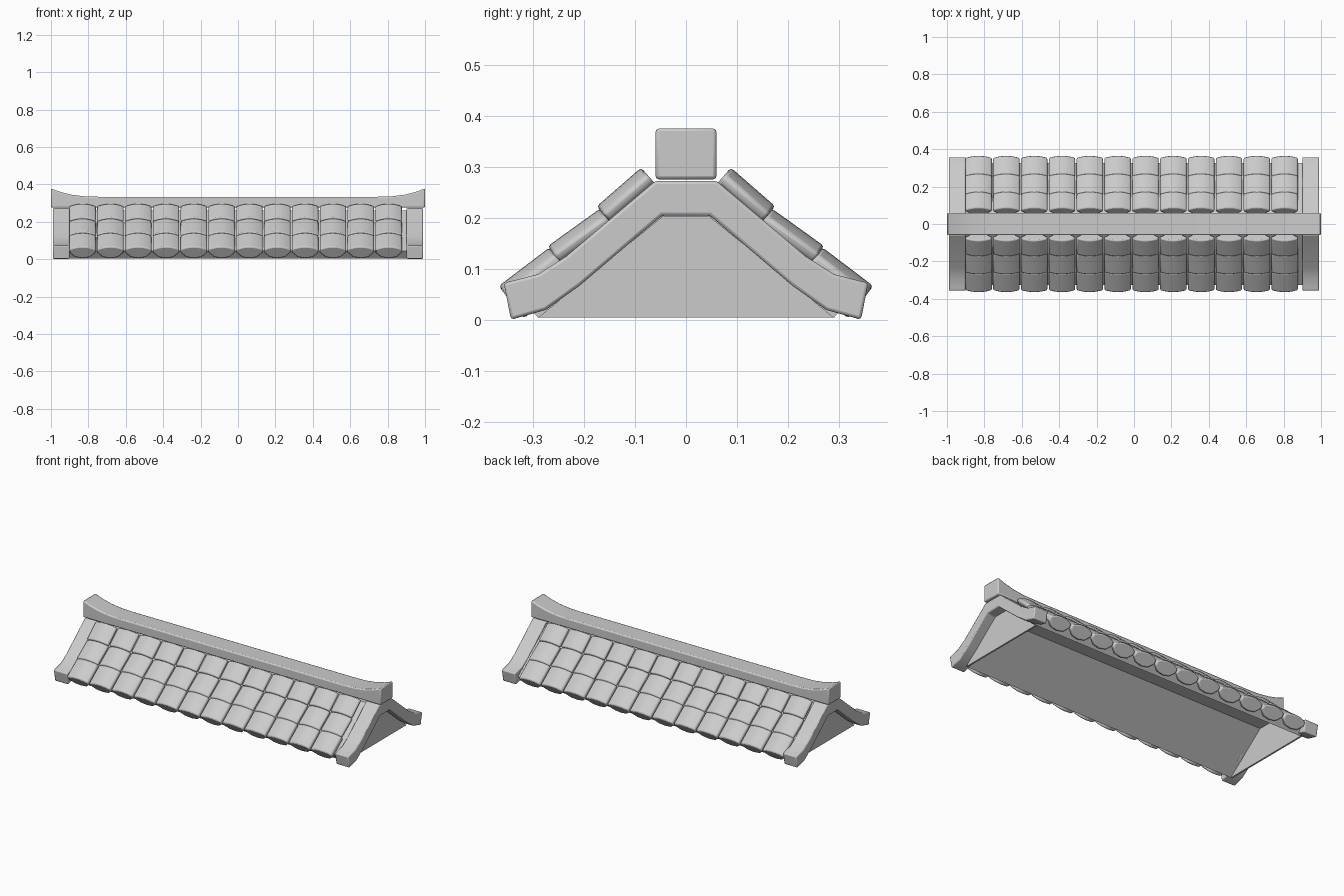
import bpy, bmesh, math
from mathutils import Vector

cube = bpy.data.objects.get("Cube")
if cube:
    bpy.data.objects.remove(cube, do_unlink=True)

# One plain material for the whole roof
grey = bpy.data.materials.new("stone grey")
grey.use_nodes = True
colour = (0.6, 0.6, 0.6, 1)
grey.diffuse_color = colour
grey.node_tree.nodes["Principled BSDF"].inputs["Base Color"].default_value = colour


def finish(name, bm, bevel=0.0, segments=2):
    bmesh.ops.recalc_face_normals(bm, faces=bm.faces)
    mesh = bpy.data.meshes.new(name)
    bm.to_mesh(mesh)
    bm.free()
    mesh.materials.append(grey)
    obj = bpy.data.objects.new(name, mesh)
    bpy.context.collection.objects.link(obj)
    if bevel:
        mod = obj.modifiers.new("soft edges", "BEVEL")
        mod.width = bevel
        mod.segments = segments
        mod.limit_method = "ANGLE"
        mod.angle_limit = math.radians(35)
    bpy.ops.object.select_all(action="DESELECT")
    obj.select_set(True)
    bpy.context.view_layer.objects.active = obj
    bpy.ops.object.shade_smooth_by_angle(angle=math.radians(35))
    return obj


def prism(bm, points, offset):
    """Extrude a closed outline along an offset."""
    face = bm.faces.new([bm.verts.new(p) for p in points])
    grown = bmesh.ops.extrude_face_region(bm, geom=[face], use_keep_orig=True)
    moved = [v for v in grown["geom"] if isinstance(v, bmesh.types.BMVert)]
    bmesh.ops.translate(bm, verts=moved, vec=offset)


def mirrored(half):
    return half + [(-y, z) for y, z in reversed(half)]


# Gable beams with kicked-out feet
outer = [(0.06, 0.273), (0.235, 0.125), (0.29, 0.09), (0.357, 0.073)]
inner = [(0.343, 0.001), (0.275, 0.02), (0.208, 0.068), (0.047, 0.205)]
half_beam = outer + inner
outline = ([(-y, z) for y, z in reversed(outer)] + outer + inner
           + [(-y, z) for y, z in reversed(inner)])
for name, x in (("left_gable_beam", 0.9), ("right_gable_beam", -0.99)):
    bm = bmesh.new()
    prism(bm, [(x, y, z) for y, z in outline], (0.09, 0, 0))
    finish(name, bm, 0.006)

# Hollow roof deck under the tiles
deck_outer = [(0.05, 0.262), (0.325, 0.045)]
deck_inner = [(0.29, 0.005), (0.045, 0.2)]
deck = ([(-y, z) for y, z in reversed(deck_outer)] + deck_outer + deck_inner
        + [(-y, z) for y, z in reversed(deck_inner)])
bm = bmesh.new()
prism(bm, [(-0.92, y, z) for y, z in deck], (1.84, 0, 0))
finish("roof_deck", bm)

# Thin walls closing each gable
wall = mirrored([(0.29, 0.005), (0.045, 0.204)])
for name, x in (("left_gable_wall", 0.92), ("right_gable_wall", -0.93)):
    bm = bmesh.new()
    prism(bm, [(x, y, z) for y, z in wall], (0.01, 0, 0))
    finish(name, bm)

# Ridge beam with upswept ends
top = [(1.0, 0.378), (0.95, 0.36), (0.89, 0.345), (0.82, 0.336), (0.74, 0.334)]
ridge = top + [(-x, z) for x, z in reversed(top)] + [(-1.0, 0.276), (1.0, 0.276)]
bm = bmesh.new()
prism(bm, [(x, -0.06, z) for x, z in ridge], (0, 0.12, 0))
finish("ridge_beam", bm, 0.007)

# Barrel tiles: arched top, tapered underside, three rows on each slope
COLUMNS, PITCH, FIRST = 12, 0.14875, -0.831
HALF, SAG, DEPTH = 0.0705, 0.018, 0.08
section = []
for i in range(9):
    u = i / 4 - 1
    section.append((u * HALF, -SAG * u * u))
section += [(HALF, -0.042), (0.04, -DEPTH + 0.008), (0, -DEPTH),
            (-0.04, -DEPTH + 0.008), (-HALF, -0.042)]
rows = [("upper", (0.088, 0.299), (0.175, 0.223)),
        ("middle", (0.168, 0.219), (0.271, 0.145)),
        ("lower", (0.267, 0.143), (0.367, 0.067))]
for side, s in (("front", -1), ("back", 1)):
    for row, (y0, z0), (y1, z1) in rows:
        along = Vector((0, s * (y1 - y0), z1 - z0))
        normal = Vector((0, s * (z0 - z1), y1 - y0)).normalized()
        bm = bmesh.new()
        for c in range(COLUMNS):
            start = Vector((FIRST + c * PITCH, s * y0, z0))
            # Upper rows rest on the deck; only the eave row shows its depth
            depth = 1.0 if row == "lower" else 0.75
            points = [start + Vector((x, 0, 0)) + normal * h * depth
                      if h < -SAG else start + Vector((x, 0, 0)) + normal * h
                      for x, h in section]
            prism(bm, points, along)
        finish(f"{side}_{row}_tiles", bm, 0.007)
